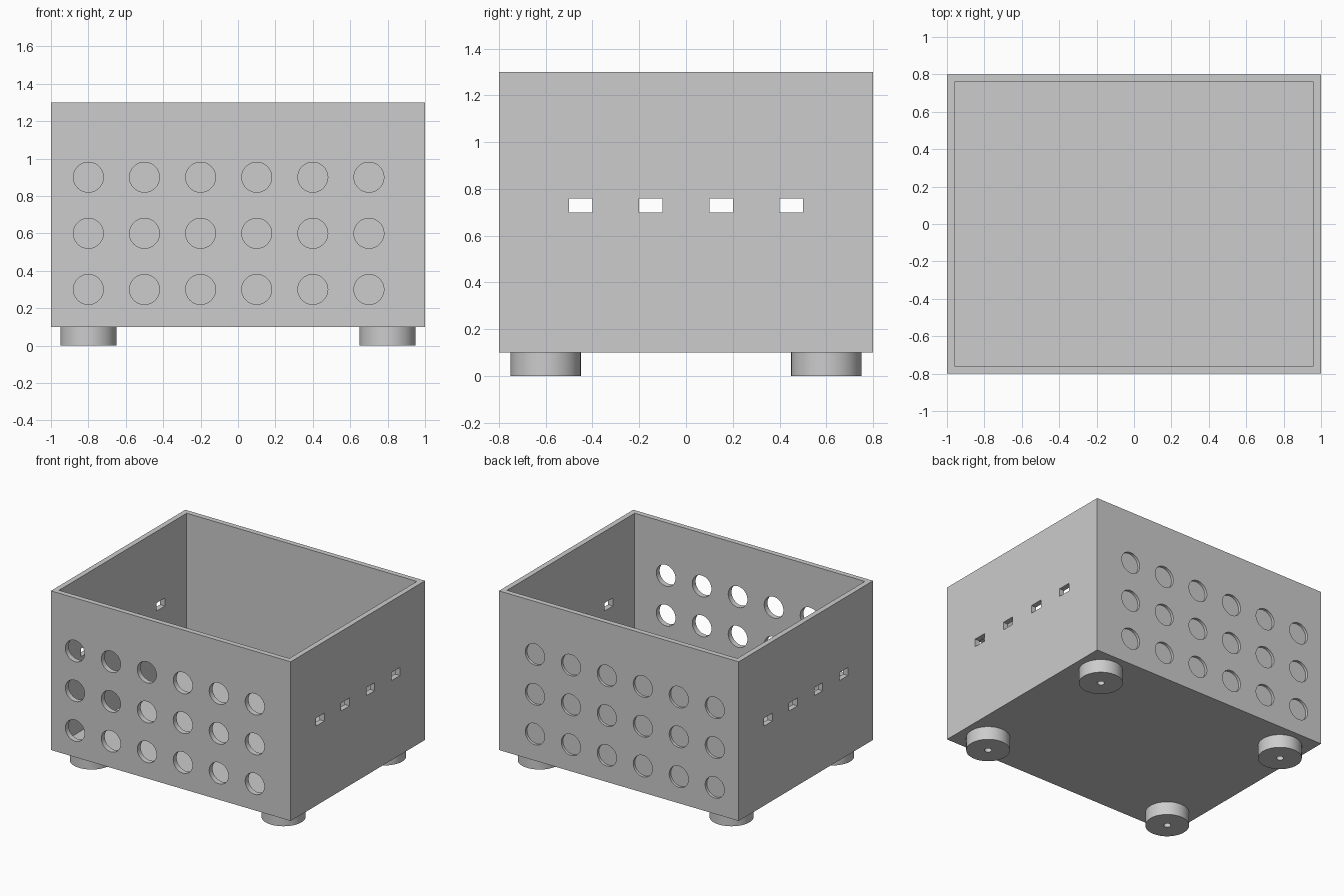
import bpy
import bmesh
from math import radians
from mathutils import Matrix, Vector

if "Cube" in bpy.data.objects:
    bpy.data.objects.remove(bpy.data.objects["Cube"], do_unlink=True)

grey = bpy.data.materials.new("light grey")
grey.use_nodes = True
grey.diffuse_color = (0.604, 0.604, 0.604, 1)
grey.node_tree.nodes["Principled BSDF"].inputs["Base Color"].default_value = grey.diffuse_color


def add_box(bm, low, high):
    low, high = Vector(low), Vector(high)
    size = Matrix.Diagonal((*(high - low), 1))
    bmesh.ops.create_cube(bm, size=1, matrix=Matrix.Translation((low + high) / 2) @ size)


def add_cylinder(bm, centre, radius, depth, turn=0, sides=64):
    matrix = Matrix.Translation(centre) @ Matrix.Rotation(radians(turn), 4, "X")
    bmesh.ops.create_cone(bm, cap_ends=True, segments=sides, radius1=radius,
                          radius2=radius, depth=depth, matrix=matrix)


def make_object(name, bm):
    mesh = bpy.data.meshes.new(name)
    bm.to_mesh(mesh)
    bm.free()
    mesh.materials.append(grey)
    obj = bpy.data.objects.new(name, mesh)
    bpy.context.collection.objects.link(obj)
    return obj


def select_only(obj):
    bpy.ops.object.select_all(action="DESELECT")
    obj.select_set(True)
    bpy.context.view_layer.objects.active = obj


def cut(obj, bm):
    cutter = make_object("cutter", bm)
    cutter.hide_render = True
    mod = obj.modifiers.new("cut", "BOOLEAN")
    mod.operation = "DIFFERENCE"
    mod.solver = "EXACT"
    mod.object = cutter
    select_only(obj)
    bpy.ops.object.modifier_apply(modifier=mod.name)
    bpy.data.objects.remove(cutter, do_unlink=True)


def smooth(obj):
    select_only(obj)
    bpy.ops.object.shade_smooth_by_angle(angle=radians(30))


WALL, BASE, TOP = 0.04, 0.1, 1.3
HX, HY = 1.0, 0.8

# Open-topped crate
bm = bmesh.new()
add_box(bm, (-HX, -HY, BASE), (HX, HY, TOP))
crate = make_object("crate", bm)
bm = bmesh.new()
add_box(bm, (WALL - HX, WALL - HY, BASE + WALL), (HX - WALL, HY - WALL, TOP + 0.2))
cut(crate, bm)

# Round holes through the front, matching shallow pockets in the back
bm = bmesh.new()
for row in range(3):
    for col in range(6):
        x, z = -0.8 + 0.3 * col, 0.3 + 0.3 * row
        add_cylinder(bm, (x, -HY, z), 0.08, 0.2, 90)
        add_cylinder(bm, (x, HY, z), 0.08, WALL, 90)
cut(crate, bm)

# Slots through both side walls
bm = bmesh.new()
for side in (-HX, HX):
    for i in range(4):
        y = -0.5 + 0.3 * i
        add_box(bm, (side - 0.1, y, 0.7), (side + 0.1, y + 0.1, 0.76))
cut(crate, bm)
smooth(crate)

# Round feet with a screw hole
for depth_name, y in (("front", -0.6), ("back", 0.6)):
    for side_name, x in (("left", 0.8), ("right", -0.8)):
        bm = bmesh.new()
        add_cylinder(bm, (x, y, BASE / 2), 0.15, BASE)
        foot = make_object(f"{depth_name}_{side_name}_foot", bm)
        bm = bmesh.new()
        add_cylinder(bm, (x, y, BASE / 2), 0.025, BASE * 2, sides=32)
        cut(foot, bm)
        smooth(foot)
